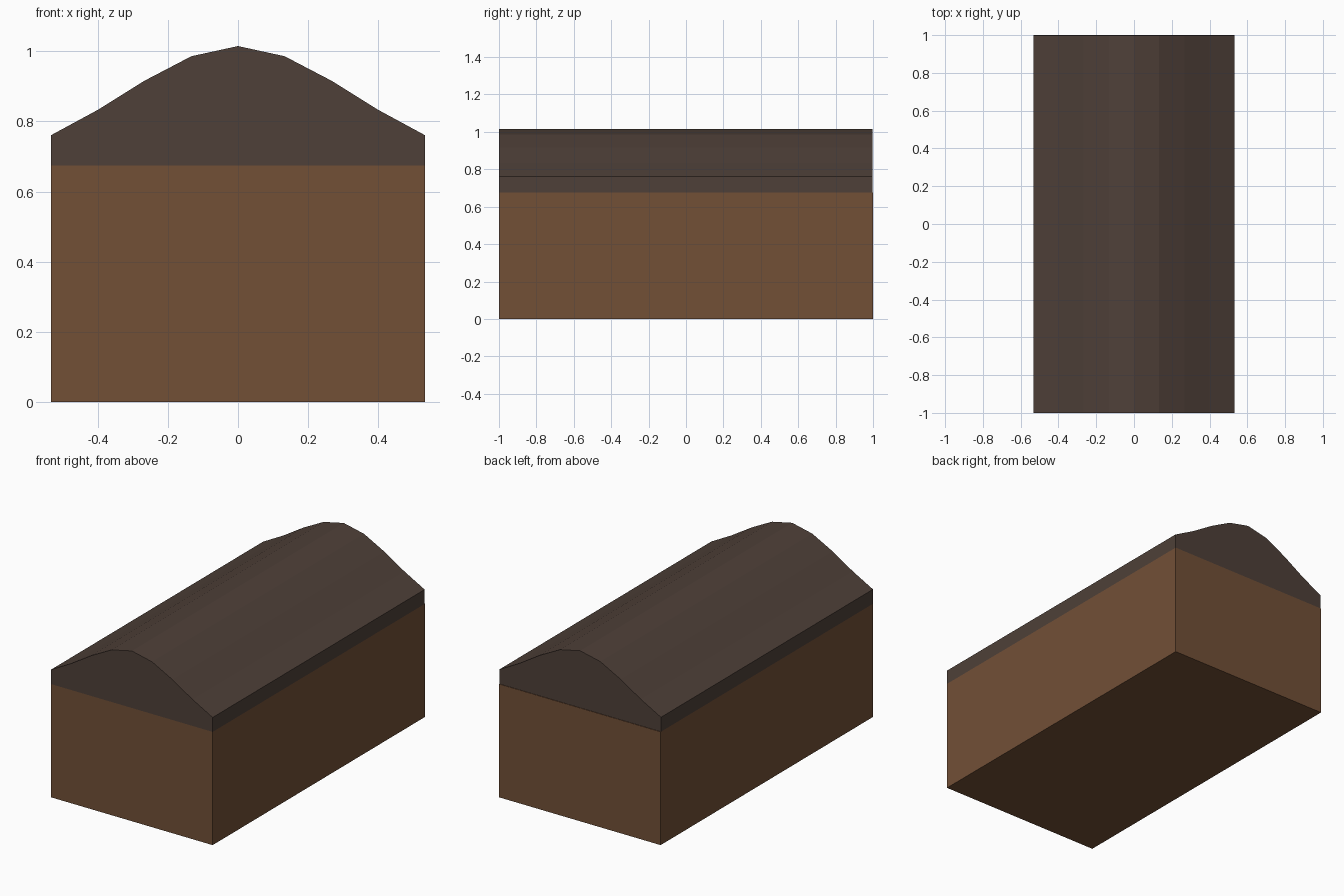
import bpy
import bmesh

if "Cube" in bpy.data.objects:
    bpy.data.objects.remove(bpy.data.objects["Cube"])

HALF_W = 0.533
EAVE = 0.675


def material(name, rgb):
    m = bpy.data.materials.new(name)
    m.diffuse_color = (*rgb, 1.0)
    m.use_nodes = True
    m.node_tree.nodes["Principled BSDF"].inputs["Base Color"].default_value = m.diffuse_color
    return m


def prism(name, profile, y0, y1, mat):
    """Extrude an (x, z) profile along y."""
    bm = bmesh.new()
    face = bm.faces.new([bm.verts.new((x, y0, z)) for x, z in profile])
    new = bmesh.ops.extrude_face_region(bm, geom=[face])["geom"]
    bmesh.ops.translate(bm, vec=(0, y1 - y0, 0),
                        verts=[v for v in new if isinstance(v, bmesh.types.BMVert)])
    bmesh.ops.recalc_face_normals(bm, faces=bm.faces)
    mesh = bpy.data.meshes.new(name)
    bm.to_mesh(mesh)
    bm.free()
    mesh.materials.append(mat)
    obj = bpy.data.objects.new(name, mesh)
    bpy.context.collection.objects.link(obj)
    return obj


brown = material("warm brown", (0.168, 0.079, 0.0375))
dark = material("dark brown", (0.077, 0.051, 0.040))

# Lower box
prism("body", [(-HALF_W, 0), (HALF_W, 0), (HALF_W, EAVE), (-HALF_W, EAVE)],
      -1, 1, brown)

# Bell-curved lid: right half of the profile, mirrored to the left
half = [(HALF_W, EAVE), (HALF_W, 0.761), (0.4, 0.833), (0.267, 0.916), (0.133, 0.986)]
profile = half + [(0, 1.015)] + [(-x, z) for x, z in reversed(half)]
prism("lid", profile, -1, 0.997, dark)
